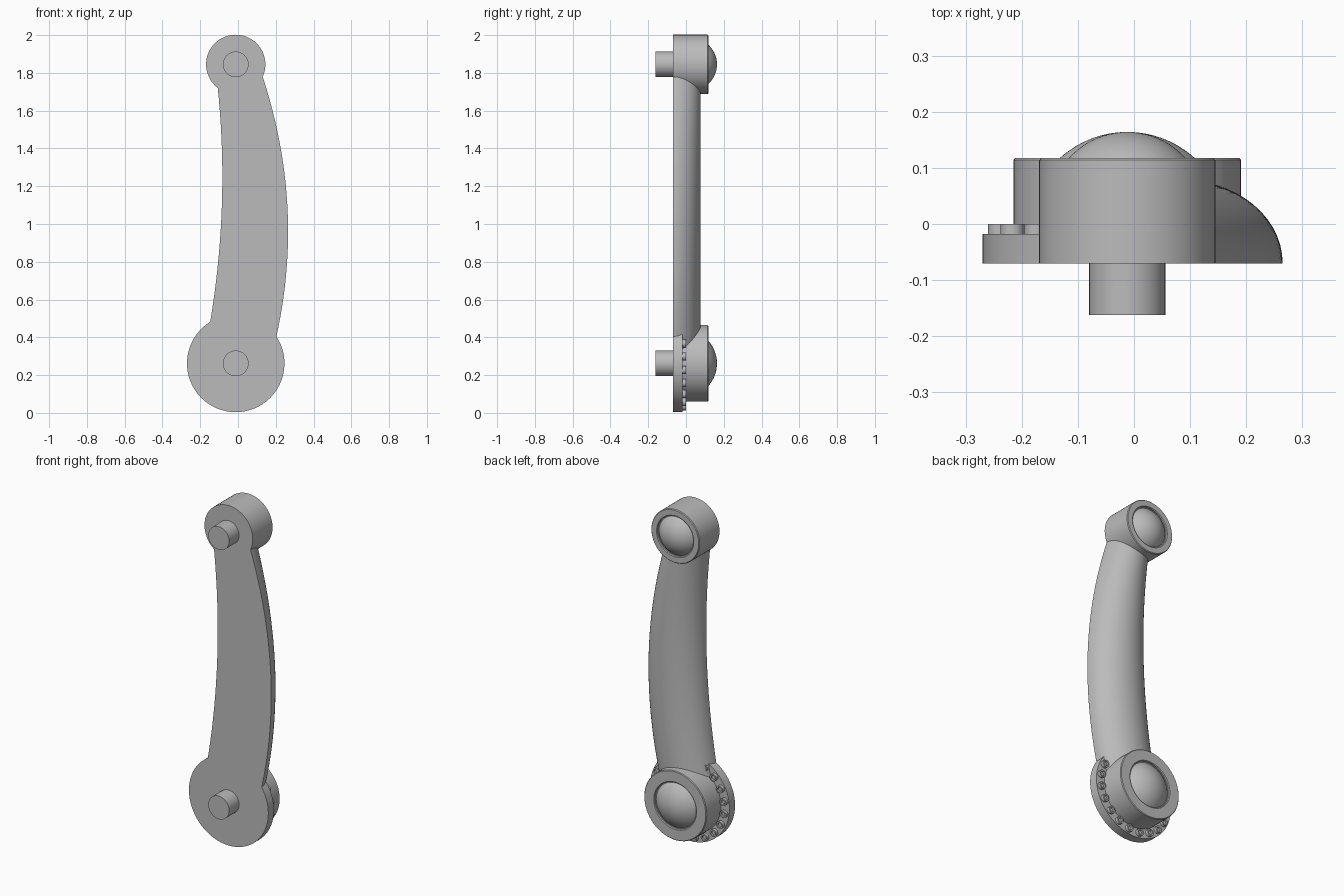
import bpy, bmesh, math
from mathutils import Matrix, Vector

if "Cube" in bpy.data.objects:
    bpy.data.objects.remove(bpy.data.objects["Cube"])

GREY = (0.5, 0.5, 0.5, 1)
metal = bpy.data.materials.new("grey_metal")
metal.use_nodes = True
metal.diffuse_color = GREY
metal.node_tree.nodes["Principled BSDF"].inputs["Base Color"].default_value = GREY

AXIS_X = -0.012
FRONT, BACK, DOME_TOP = -0.07, 0.118, 0.164
TOP_Z, LOW_Z = 1.845, 0.262


def finish(name, bm):
    """Turn a bmesh into a smooth object with sharp edges."""
    bmesh.ops.remove_doubles(bm, verts=bm.verts, dist=1e-5)
    bmesh.ops.recalc_face_normals(bm, faces=bm.faces)
    mesh = bpy.data.meshes.new(name)
    bm.to_mesh(mesh)
    bm.free()
    mesh.materials.append(metal)
    mesh.shade_smooth()
    mesh.set_sharp_from_angle(angle=math.radians(30))
    obj = bpy.data.objects.new(name, mesh)
    bpy.context.collection.objects.link(obj)
    return obj


def lathe(name, profile, x, z, steps=64):
    """Spin (radius, y) points around an axis along y."""
    bm = bmesh.new()
    verts = [bm.verts.new((r, y, 0)) for r, y in profile]
    edges = [bm.edges.new(pair) for pair in zip(verts, verts[1:])]
    bmesh.ops.spin(bm, geom=verts + edges, cent=(0, 0, 0), axis=(0, 1, 0),
                   angle=math.tau, steps=steps)
    bmesh.ops.translate(bm, verts=bm.verts, vec=(x, 0, z))
    return finish(name, bm)


def boss(name, z, radius, dome, front):
    """Round hub with a domed cap sitting in a shallow groove."""
    bevel, floor = 0.004, BACK - 0.01
    rise = DOME_TOP - floor
    ball = (dome ** 2 + rise ** 2) / (2 * rise)
    sweep = math.asin(dome / ball)
    profile = [(0, front), (radius, front), (radius, BACK - bevel), (radius - bevel, BACK),
               (dome + 0.009, BACK), (dome + 0.005, BACK - bevel), (dome + 0.005, floor)]
    for i in range(13):
        a = sweep * (1 - i / 12)
        profile.append((ball * math.sin(a), DOME_TOP - ball + ball * math.cos(a)))
    return lathe(name, profile, AXIS_X, z)


# Hubs at both ends
boss("upper_hub", TOP_Z, 0.157, 0.112, FRONT)
boss("lower_hub", LOW_Z, 0.203, 0.130, FRONT + 0.02)

# Flange behind the lower hub
lathe("lower_flange", [(0, FRONT), (0.258, FRONT), (0.258, -0.018), (0, -0.018)],
      AXIS_X, LOW_Z, 96)

# Pins on the front
for name, z in (("upper_pin", TOP_Z), ("lower_pin", LOW_Z)):
    lathe(name, [(0, -0.162), (0.068, -0.162), (0.068, -0.06), (0, -0.06)], AXIS_X, z, 48)

# Ring of dimpled rivets on the flange
COUNT, RING = 20, 0.23
for i in range(COUNT):
    a = math.tau * (i + 0.5) / COUNT
    lathe(f"rivet_{i + 1}",
          [(0, -0.03), (0.021, -0.03), (0.021, 0), (0.013, 0), (0.011, -0.008), (0, -0.008)],
          AXIS_X + RING * math.cos(a), LOW_Z + RING * math.sin(a), 20)

# Bowed arm with a half-oval section, flat on the front
bm = bmesh.new()
rings = []
LEVELS, SIDES = 40, 28
for i in range(LEVELS + 1):
    z = 0.3 + 1.5 * i / LEVELS
    inner = -0.083 - 0.109 * (z - 1.25) ** 2
    outer = 0.265 - 0.2 * (z - 0.96) ** 2
    mid, half = (inner + outer) / 2, (outer - inner) / 2
    rings.append([bm.verts.new((mid + half * math.cos(math.pi * k / SIDES),
                                FRONT + 0.148 * math.sin(math.pi * k / SIDES), z))
                  for k in range(SIDES + 1)])
for low, high in zip(rings, rings[1:]):
    for k in range(SIDES + 1):
        n = (k + 1) % (SIDES + 1)
        bm.faces.new((low[k], low[n], high[n], high[k]))
bm.faces.new(rings[0])
bm.faces.new(rings[-1])
finish("arm", bm)
